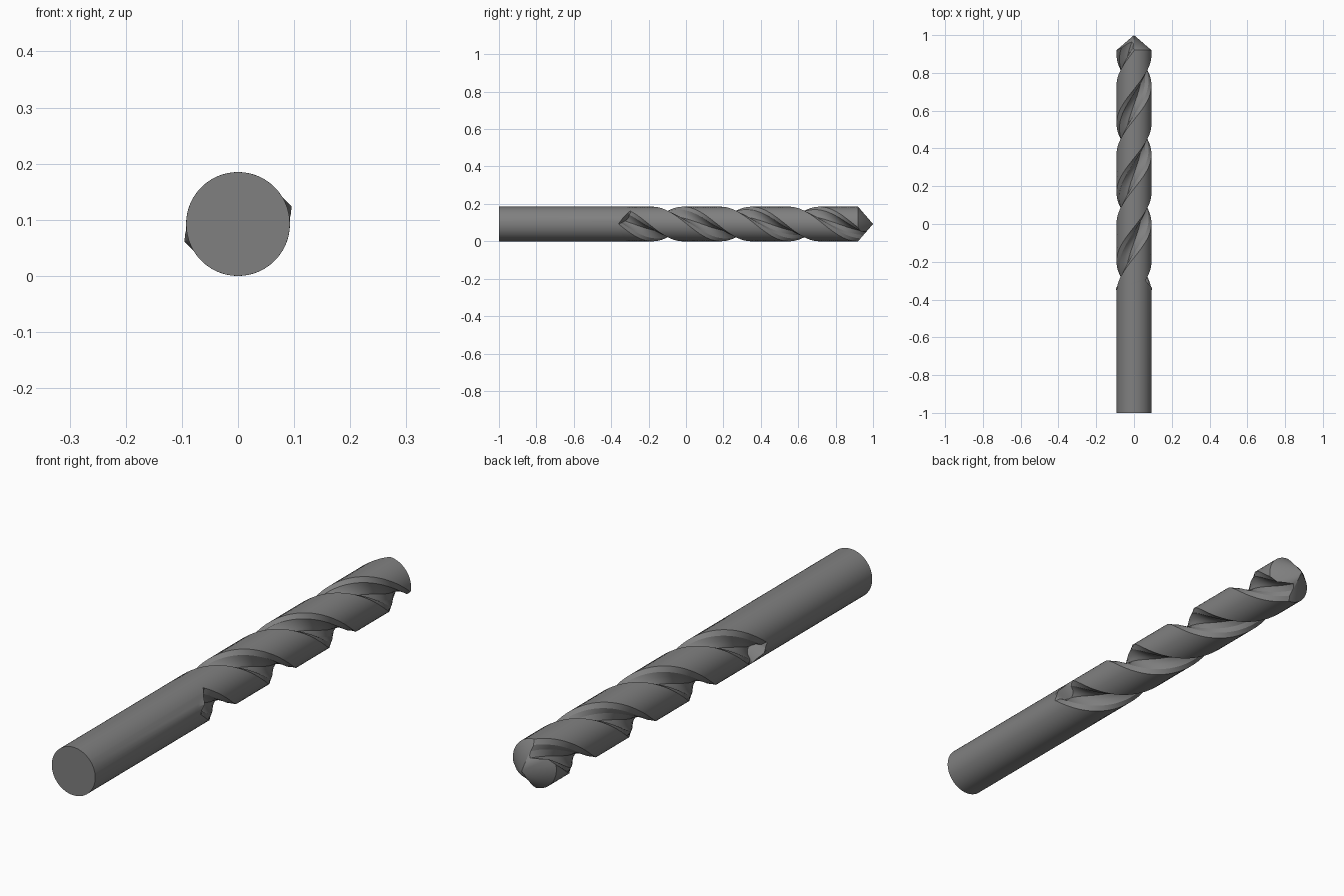
import bpy, bmesh
from math import sin, cos, pi, radians

if "Cube" in bpy.data.objects:
    bpy.data.objects.remove(bpy.data.objects["Cube"])

R = 0.0925            # drill radius (also the height of the axis)
PITCH = 0.73          # length of one full twist
Y_REF = 0.085         # flute faces +x at this y
Y_START = -0.33       # flute run-out
TIP = 0.08            # length of the conical point
ROWS = 110


def phase(y):
    """Flute direction, measured from +z towards +x."""
    return pi / 2 + 2 * pi * (y - Y_REF) / PITCH


# Cross-section of one half: chamfered flute (u = -40..40 degrees), then land
half_flute = [(40, R), (28, 0.077), (23, 0.058), (11, 0.047)]
section = [(-u, r) for u, r in half_flute] + [(0, 0.042)]
section += half_flute[::-1]
section += [(u, R) for u in range(45, 140, 5)]

bm = bmesh.new()
columns = []
for side in (0, pi):
    for u, r in section:
        # Flute begins on a plane square to the helix
        lean = u if u <= 40 else 40 * (1 - (u - 40) / 50)
        ys = Y_START - 0.045 * radians(lean)
        ye = 1 - TIP * r / R          # column ends exactly on the cone
        lip = 0.008 * max(0, 1 - abs(u - 11) / 20)
        pts = [(-1, R, ys), (ys - 0.03, R, ys), (ys, R + lip, ys)]
        for i in range(ROWS + 1):
            y = ys + 0.005 + (ye - ys - 0.005) * i / ROWS
            pts.append((y, r, y))
        col = []
        for y, rad, y_twist in pts:
            a = phase(y_twist) + radians(u) + side
            col.append(bm.verts.new((rad * sin(a), y, R + rad * cos(a))))
        columns.append(col)

# Skin, conical point and flat shank end
apex = bm.verts.new((0, 1, R))
for a, b in zip(columns, columns[1:] + columns[:1]):
    for i in range(len(a) - 1):
        bm.faces.new((a[i], a[i + 1], b[i + 1], b[i]))
    bm.faces.new((a[-1], apex, b[-1]))
bm.faces.new([c[0] for c in columns])
bmesh.ops.recalc_face_normals(bm, faces=bm.faces)

mesh = bpy.data.meshes.new("twist_drill")
bm.to_mesh(mesh)
bm.free()
drill = bpy.data.objects.new("twist_drill", mesh)
bpy.context.collection.objects.link(drill)

# Dark steel
steel = bpy.data.materials.new("dark_steel")
steel.diffuse_color = (0.216, 0.216, 0.216, 1)
steel.use_nodes = True
steel.node_tree.nodes["Principled BSDF"].inputs["Base Color"].default_value = steel.diffuse_color
mesh.materials.append(steel)

bpy.context.view_layer.objects.active = drill
drill.select_set(True)
bpy.ops.object.shade_smooth_by_angle(angle=radians(25))
